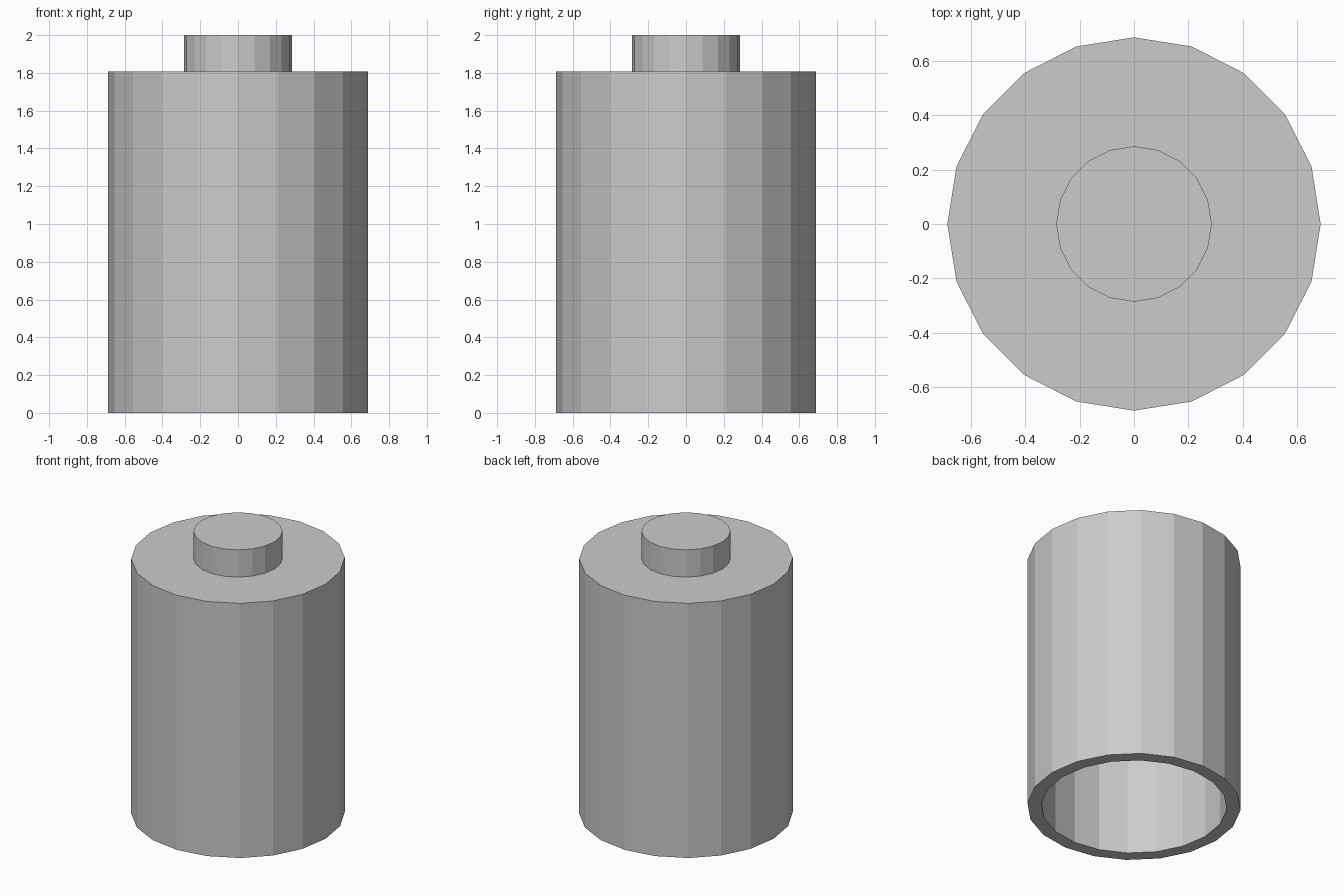
import bpy, bmesh
from math import cos, sin, tau

if "Cube" in bpy.data.objects:
    bpy.data.objects.remove(bpy.data.objects["Cube"])

SIDES = 20


def lathe(name, profile):
    """Revolve an (r, z) profile around z; the ends are capped with flat discs."""
    bm = bmesh.new()
    rings = [[bm.verts.new((r * cos(tau * i / SIDES), r * sin(tau * i / SIDES), z))
              for i in range(SIDES)] for r, z in profile]
    for a, b in zip(rings, rings[1:]):
        for i in range(SIDES):
            j = (i + 1) % SIDES
            bm.faces.new((a[i], a[j], b[j], b[i]))
    bm.faces.new(rings[0])
    bm.faces.new(rings[-1])
    bmesh.ops.recalc_face_normals(bm, faces=bm.faces)
    mesh = bpy.data.meshes.new(name)
    bm.to_mesh(mesh)
    bm.free()
    obj = bpy.data.objects.new(name, mesh)
    bpy.context.collection.objects.link(obj)
    return obj


# Hollow body open at the bottom, with the stepped knob on its top:
# cavity ceiling, inner wall, bottom rim, outer wall, shoulder, knob
lathe("capped_canister", [
    (0.597, 1.72), (0.597, 0), (0.687, 0),
    (0.687, 1.807), (0.286, 1.807), (0.286, 2.0),
])
